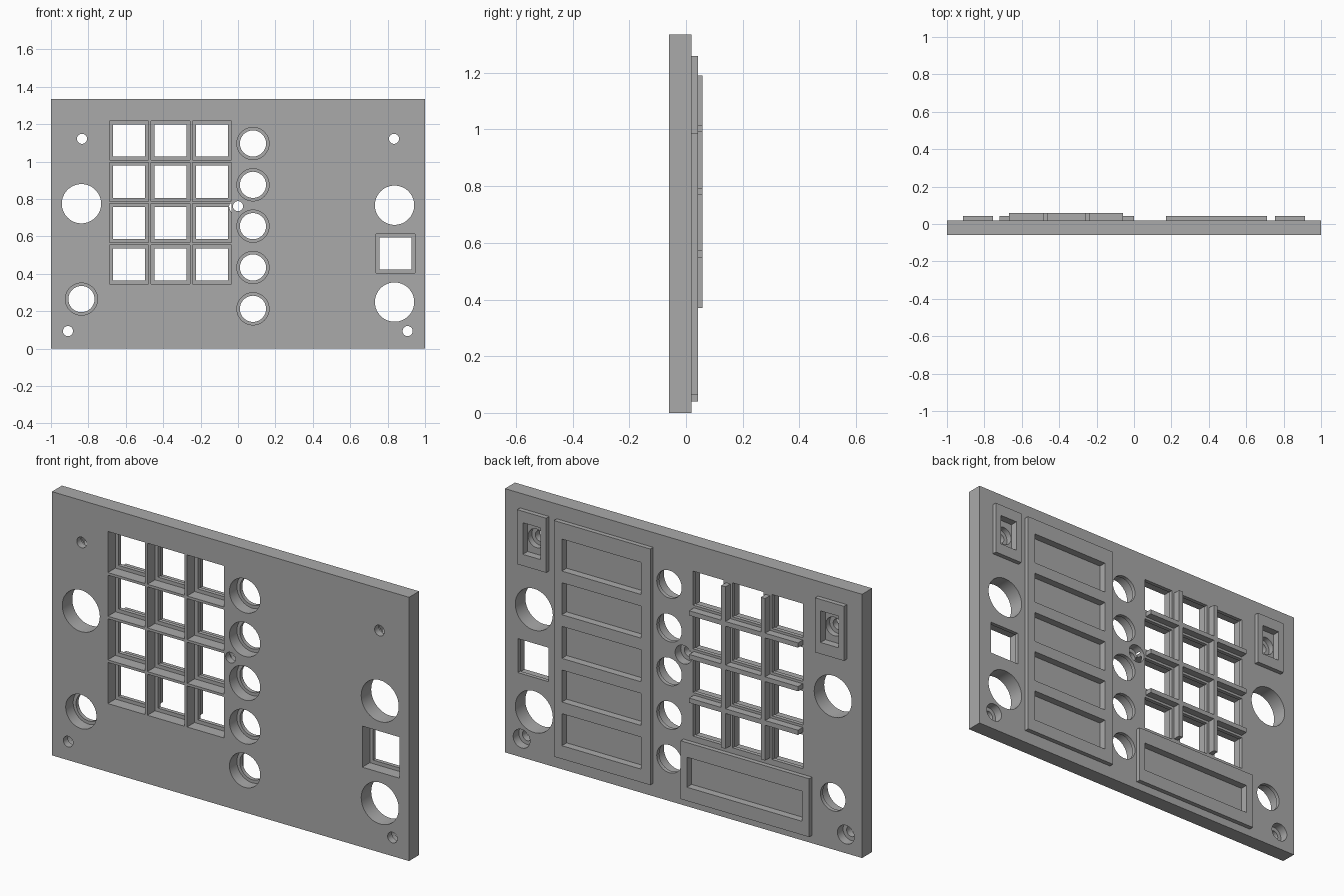
import bpy
import math

if "Cube" in bpy.data.objects:
    bpy.data.objects.remove(bpy.data.objects["Cube"], do_unlink=True)

# Single grey material
grey = bpy.data.materials.new("panel_grey")
grey.use_nodes = True
colour = (0.4, 0.4, 0.4, 1)
grey.diffuse_color = colour
grey.node_tree.nodes["Principled BSDF"].inputs["Base Color"].default_value = colour

FRONT, BACK = -0.06, 0.02      # faces of the main sheet
RAISED, RIB = 0.043, 0.058     # tops of the mounts and the ribs
LEDGE = 0.0                    # depth of the front recesses
FLOOR = 0.005                  # depth of the rear pockets
BORE = -0.025                  # depth of the screw head bores
OUT = 0.2                      # clear of the model, for cutters


def box(name, x0, x1, y0, y1, z0, z1):
    bpy.ops.mesh.primitive_cube_add(
        size=1, location=((x0 + x1) / 2, (y0 + y1) / 2, (z0 + z1) / 2))
    ob = bpy.context.object
    ob.name = name
    ob.scale = (x1 - x0, y1 - y0, z1 - z0)
    bpy.ops.object.transform_apply(location=True, rotation=True, scale=True)
    return ob


def square(name, x, z, half_x, half_z, y0, y1):
    return box(name, x - half_x, x + half_x, y0, y1, z - half_z, z + half_z)


def disc(name, x, z, radius, y0, y1):
    bpy.ops.mesh.primitive_cylinder_add(
        vertices=64, radius=radius, depth=y1 - y0,
        location=(x, (y0 + y1) / 2, z), rotation=(math.pi / 2, 0, 0))
    ob = bpy.context.object
    ob.name = name
    bpy.ops.object.transform_apply(location=True, rotation=True, scale=True)
    return ob


def combine(target, parts, operation):
    """Join the parts into one helper, apply it as a boolean, remove it."""
    bpy.ops.object.select_all(action='DESELECT')
    for ob in parts:
        ob.select_set(True)
    bpy.context.view_layer.objects.active = parts[0]
    if len(parts) > 1:
        bpy.ops.object.join()
    helper = parts[0]
    helper.hide_render = True
    mod = target.modifiers.new("combine", 'BOOLEAN')
    mod.operation, mod.solver, mod.object = operation, 'EXACT', helper
    mod.use_self = True
    bpy.context.view_layer.objects.active = target
    bpy.ops.object.modifier_apply(modifier=mod.name)
    bpy.data.objects.remove(helper, do_unlink=True)


# Main sheet
panel = box("panel", -1, 1, FRONT, BACK, 0, 1.335)

# Raised mounts on the back
base = BACK - 0.005
mounts = [box("label_mount", 0.17, 0.71, base, RAISED, 0.065, 1.26),
          box("display_mount", -0.72, 0, base, RAISED, 0.04, 0.335)]
for side in (-1, 1):
    mounts.append(square("corner_mount", side * 0.834, 1.122, 0.081, 0.138, base, RAISED))
combine(panel, mounts, 'UNION')

# Ribs between the keys
key_x = [-0.583 + 0.222 * i for i in range(3)]
key_z = [0.45 + 0.221 * i for i in range(4)]
for i in range(2):
    x = (key_x[i] + key_x[i + 1]) / 2
    combine(panel, [square("upright_rib", x, 0.78, 0.012, 0.41, base, RIB)], 'UNION')
for i in range(3):
    z = (key_z[i] + key_z[i + 1]) / 2
    combine(panel, [square("cross_rib", -0.363, z, 0.305, 0.012, base, RIB)], 'UNION')

# Positions of keys, round buttons, screws and plain holes
squares = [(x, z) for x in key_x for z in key_z] + [(0.842, 0.509)]
row_z = [0.213 + 0.221 * i for i in range(5)]
buttons = [(0.08, z) for z in row_z] + [(-0.837, 0.265)]
corner_screws = [(-0.834, 1.122), (0.834, 1.122)]
screws = [(-0.909, 0.094), (0.907, 0.094), (0, 0.762)] + corner_screws
large_holes = [(-0.837, 0.775), (0.837, 0.767), (0.837, 0.249)]

# Wide recesses on the front
recesses = [square("recess", x, z, 0.104, 0.104, -OUT, LEDGE) for x, z in squares]
recesses += [disc("recess", x, z, 0.086, -OUT, LEDGE) for x, z in buttons]
combine(panel, recesses, 'DIFFERENCE')

# Shallow pockets in the mounts
pockets = [square("pocket", 0.443, z, 0.222, 0.081, FLOOR, OUT) for z in row_z]
pockets.append(square("pocket", -0.357, 0.185, 0.322, 0.076, FLOOR, OUT))
pockets += [square("pocket", x, z, 0.05, 0.08, FLOOR, OUT) for x, z in corner_screws]
combine(panel, pockets, 'DIFFERENCE')

# Screw head bores from the back
combine(panel, [disc("bore", x, z, 0.047, BORE, OUT) for x, z in screws], 'DIFFERENCE')

# Openings right through the sheet
openings = [square("opening", x, z, 0.086, 0.086, -OUT, OUT) for x, z in squares]
openings += [disc("opening", x, z, 0.07, -OUT, OUT) for x, z in buttons]
openings += [disc("opening", x, z, 0.027, -OUT, OUT) for x, z in screws]
openings += [disc("opening", x, z, 0.105, -OUT, OUT) for x, z in large_holes]
combine(panel, openings, 'DIFFERENCE')

# Finish
panel.data.materials.clear()
panel.data.materials.append(grey)
for poly in panel.data.polygons:
    poly.material_index = 0
bpy.ops.object.select_all(action='DESELECT')
panel.select_set(True)
bpy.context.view_layer.objects.active = panel
bpy.ops.object.shade_smooth_by_angle(angle=math.radians(30))
